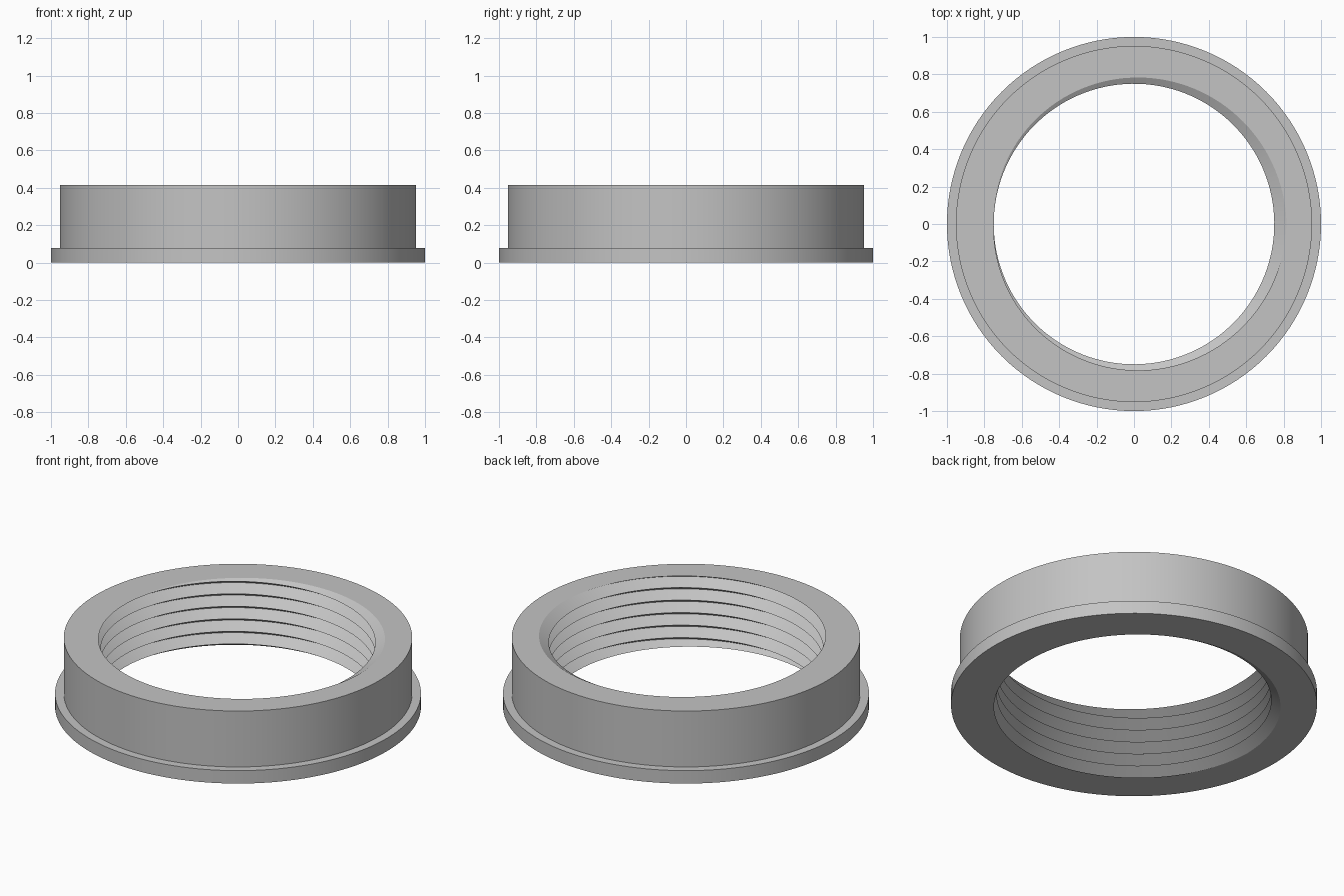
import bpy, bmesh
from math import cos, sin, tau, radians

cube = bpy.data.objects.get("Cube")
if cube:
    bpy.data.objects.remove(cube, do_unlink=True)

SEGMENTS = 128
HEIGHT = 0.415
FLANGE_HEIGHT = 0.078
FLANGE_RADIUS, BODY_RADIUS = 1.0, 0.952
CREST_RADIUS = 0.75
PITCH = HEIGHT / 5.5
ROOT_RADIUS = CREST_RADIUS + PITCH * 0.866
START_ANGLE = radians(181)

bm = bmesh.new()


def helix(radius, z_start, turns):
    points = []
    for i in range(turns * SEGMENTS + 1):
        a = START_ANGLE + tau * i / SEGMENTS
        z = z_start + PITCH * i / SEGMENTS
        points.append(bm.verts.new((radius * cos(a), radius * sin(a), z)))
    return points


def ring(radius, z):
    angles = [tau * i / SEGMENTS for i in range(SEGMENTS)]
    return [bm.verts.new((radius * cos(a), radius * sin(a), z)) for a in angles]


# Internal V thread: crest and root helices joined into a continuous wall
TURNS = 11
z_low = HEIGHT - 8 * PITCH
crest = helix(CREST_RADIUS, z_low, TURNS)
root = helix(ROOT_RADIUS, z_low + PITCH / 2, TURNS)
for i in range(TURNS * SEGMENTS):
    bm.faces.new((crest[i], crest[i + 1], root[i + 1], root[i]))
    j = i + SEGMENTS
    if j + 1 < len(crest):
        bm.faces.new((root[i], root[i + 1], crest[j + 1], crest[j]))

# Trim the thread flush with the bottom and top planes
for z, direction in ((0, -1), (HEIGHT, 1)):
    bmesh.ops.bisect_plane(bm, geom=bm.verts[:] + bm.edges[:] + bm.faces[:],
                           dist=1e-6, plane_co=(0, 0, z),
                           plane_no=(0, 0, direction), clear_outer=True)

# Outer wall with its flange
profile = ((FLANGE_RADIUS, 0), (FLANGE_RADIUS, FLANGE_HEIGHT),
           (BODY_RADIUS, FLANGE_HEIGHT), (BODY_RADIUS, HEIGHT))
rings = [ring(r, z) for r, z in profile]
for low, high in zip(rings, rings[1:]):
    for i in range(SEGMENTS):
        k = (i + 1) % SEGMENTS
        bm.faces.new((low[i], low[k], high[k], high[i]))

# Flat end faces between the thread and the outer wall
for z, direction in ((0, -1), (HEIGHT, 1)):
    rim = [e for e in bm.edges if e.is_boundary
           and all(abs(v.co.z - z) < 1e-4 for v in e.verts)]
    bmesh.ops.triangle_fill(bm, edges=rim, use_beauty=True,
                            normal=(0, 0, direction))

bmesh.ops.recalc_face_normals(bm, faces=bm.faces[:])
mesh = bpy.data.meshes.new("threaded_ring")
bm.to_mesh(mesh)
bm.free()
threaded_ring = bpy.data.objects.new("threaded_ring", mesh)
bpy.context.collection.objects.link(threaded_ring)

# Plain grey material
grey = bpy.data.materials.new("light_grey")
grey.use_nodes = True
colour = (0.55, 0.55, 0.55, 1)
grey.diffuse_color = colour
grey.node_tree.nodes["Principled BSDF"].inputs["Base Color"].default_value = colour
mesh.materials.append(grey)

bpy.ops.object.select_all(action='DESELECT')
threaded_ring.select_set(True)
bpy.context.view_layer.objects.active = threaded_ring
bpy.ops.object.shade_smooth_by_angle(angle=radians(30))
